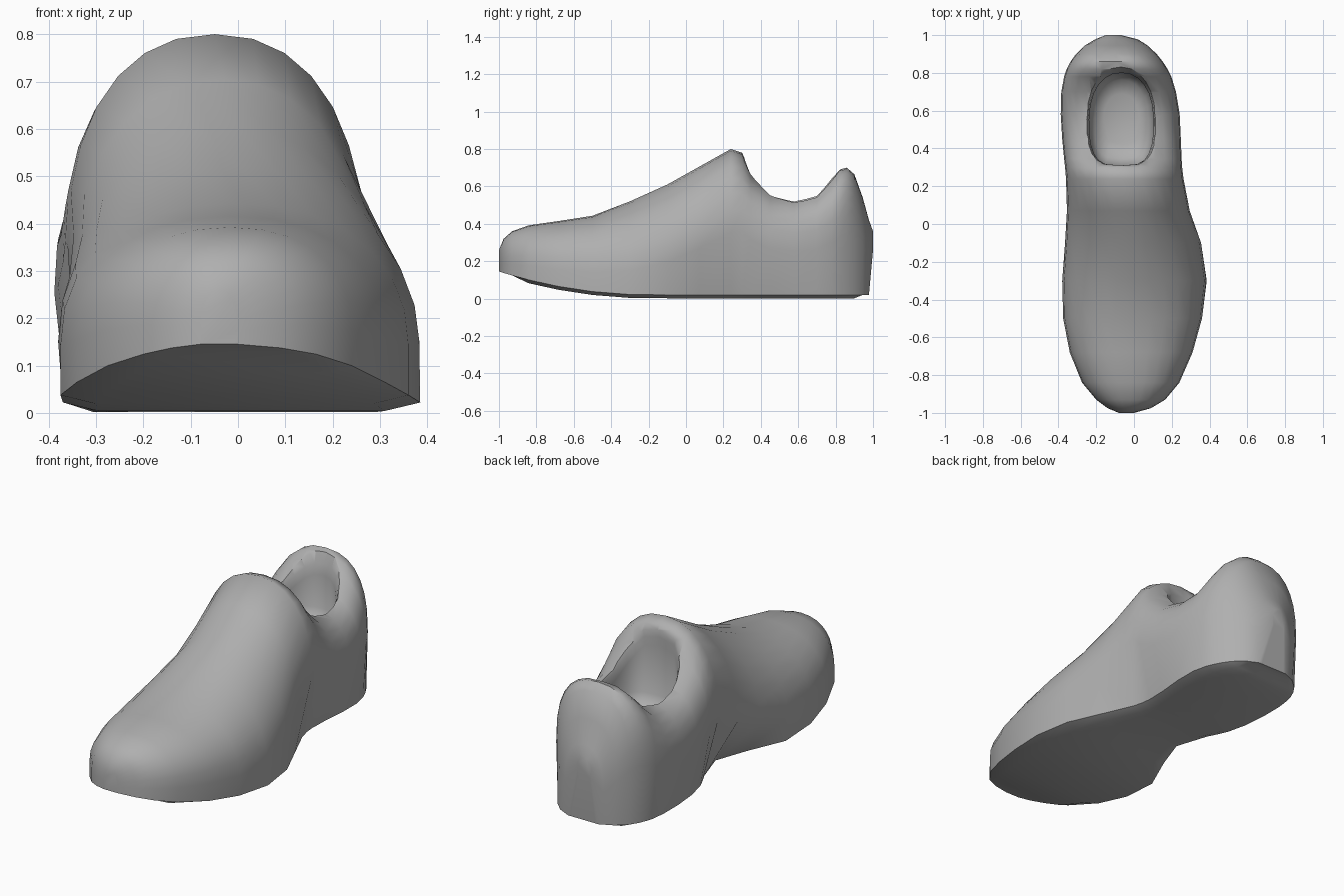
import bpy, bmesh
from math import sin, cos, pi, copysign

if "Cube" in bpy.data.objects:
    bpy.data.objects.remove(bpy.data.objects["Cube"])

# Cross-sections from toe to heel:
# y, sole left, side left, sole right, side right, top height
STATIONS = [
    (-1.00, -.08, -.08, .00, .00, .26),
    (-.975, -.14, -.14, .09, .09, .32),
    (-.93, -.20, -.20, .165, .165, .36),
    (-.84, -.275, -.275, .24, .24, .392),
    (-.68, -.34, -.34, .31, .31, .415),
    (-.50, -.375, -.375, .36, .36, .443),
    (-.30, -.37, -.38, .385, .383, .52),
    (-.10, -.28, -.365, .355, .355, .61),
    (.07, -.22, -.355, .28, .295, .705),
    (.24, -.275, -.36, .205, .262, .80),
    (.30, -.305, -.365, .19, .255, .78),
    (.345, -.325, -.37, .185, .252, .68),
    (.45, -.35, -.38, .188, .248, .575),
    (.58, -.362, -.388, .20, .242, .54),
    (.70, -.362, -.385, .20, .222, .565),
    (.78, -.352, -.37, .182, .198, .65),
    (.82, -.34, -.357, .165, .178, .69),
    (.86, -.322, -.336, .143, .152, .70),
    (.90, -.295, -.307, .115, .12, .665),
    (.945, -.245, -.26, .07, .072, .54),
    (.978, -.175, -.205, .00, .02, .42),
    (1.00, -.15, -.15, -.07, -.07, .36),
]
ARC = 14


def sole_height(y):
    if y > .98:
        return .26
    return .02 + .125 * (max(0, -y - .2) / .8) ** 2


def top_height(y):
    for a, b in zip(STATIONS, STATIONS[1:]):
        if a[0] <= y <= b[0]:
            return a[5] + (b[5] - a[5]) * (y - a[0]) / (b[0] - a[0])


def section(y, sl, xl, sr, xr, top):
    """Sole edge, side wall and rounded top of one cross-section."""
    base = sole_height(y)
    k = .26 + .19 * min(1, max(0, (y + .2) / .5))
    mid = base + k * (top - base)
    cx, half = (xl + xr) / 2, (xr - xl) / 2
    n = 2.25 + .55 * max(0, min(1, (y - .3) / .05, (1 - y) / .3))
    pinch = max(0, 1 - abs(y + .15) / .4)      # instep is more peaked
    pts = [(sr, y, base)]
    for i in range(ARC + 1):
        a = pi * i / ARC
        c, s = cos(a), max(0, sin(a))
        m = n - pinch * (.55 if c > 0 else .3)
        pts.append((cx + half * copysign(abs(c) ** (2 / m), c), y,
                    mid + (top - mid) * s ** (2 / m)))
    pts.append((sl, y, base))
    drop = .018 if abs(y) < .93 else 0
    pts += [(sl + (sr - sl) * f, y, base - drop) for f in (.1, .9)]
    return pts


def loft(name, rings):
    """Skin closed rings and cap both ends."""
    bm = bmesh.new()
    vs = [[bm.verts.new(p) for p in r] for r in rings]
    n = len(rings[0])
    for a, b in zip(vs, vs[1:]):
        for i in range(n):
            j = (i + 1) % n
            bm.faces.new((a[i], a[j], b[j], b[i]))
    bm.faces.new(vs[0])
    bm.faces.new(vs[-1])
    bmesh.ops.recalc_face_normals(bm, faces=bm.faces)
    me = bpy.data.meshes.new(name)
    bm.to_mesh(me)
    bm.free()
    ob = bpy.data.objects.new(name, me)
    bpy.context.collection.objects.link(ob)
    return ob


def oval(scale, z, n=24):
    """Egg-shaped ring, squarer at the tongue; z may be a height or a function of y."""
    pts = []
    for i in range(n):
        a = 2 * pi * i / n
        c, s = cos(a), sin(a)
        e = .55 if s < 0 else .9
        ys = min(scale, 1) if s < 0 else scale
        y = .555 + .245 * ys * copysign(abs(s) ** .85, s)
        x = -.067 + (.17 - .008 * s) * scale * copysign(abs(c) ** e, c)
        pts.append((x, y, z(y) if callable(z) else z))
    return pts


# Grey material
grey = bpy.data.materials.new("dark_grey")
grey.diffuse_color = (.43, .43, .43, 1)
grey.use_nodes = True
grey.node_tree.nodes["Principled BSDF"].inputs["Base Color"].default_value = grey.diffuse_color

# Shoe body
shoe = loft("shoe", [section(*s) for s in STATIONS])
shoe.data.materials.append(grey)

# Foot opening: rounded floor, flared rim
cutter = loft("opening_cutter", [
    oval(.55, .32), oval(.85, .35), oval(1, .41),
    oval(1, lambda y: top_height(y) - .085),
    oval(1.04, lambda y: top_height(y) - .04),
    oval(1.13, lambda y: top_height(y) + .0),
    oval(1.13, 1)])
cutter.data.materials.append(grey)
cutter.hide_render = True

mod = shoe.modifiers.new("opening", 'BOOLEAN')
mod.operation = 'DIFFERENCE'
mod.solver = 'EXACT'
mod.object = cutter
bpy.context.view_layer.objects.active = shoe
shoe.select_set(True)
bpy.ops.object.modifier_apply(modifier=mod.name)
bpy.data.objects.remove(cutter)

bpy.ops.object.shade_smooth_by_angle(angle=0.85)
